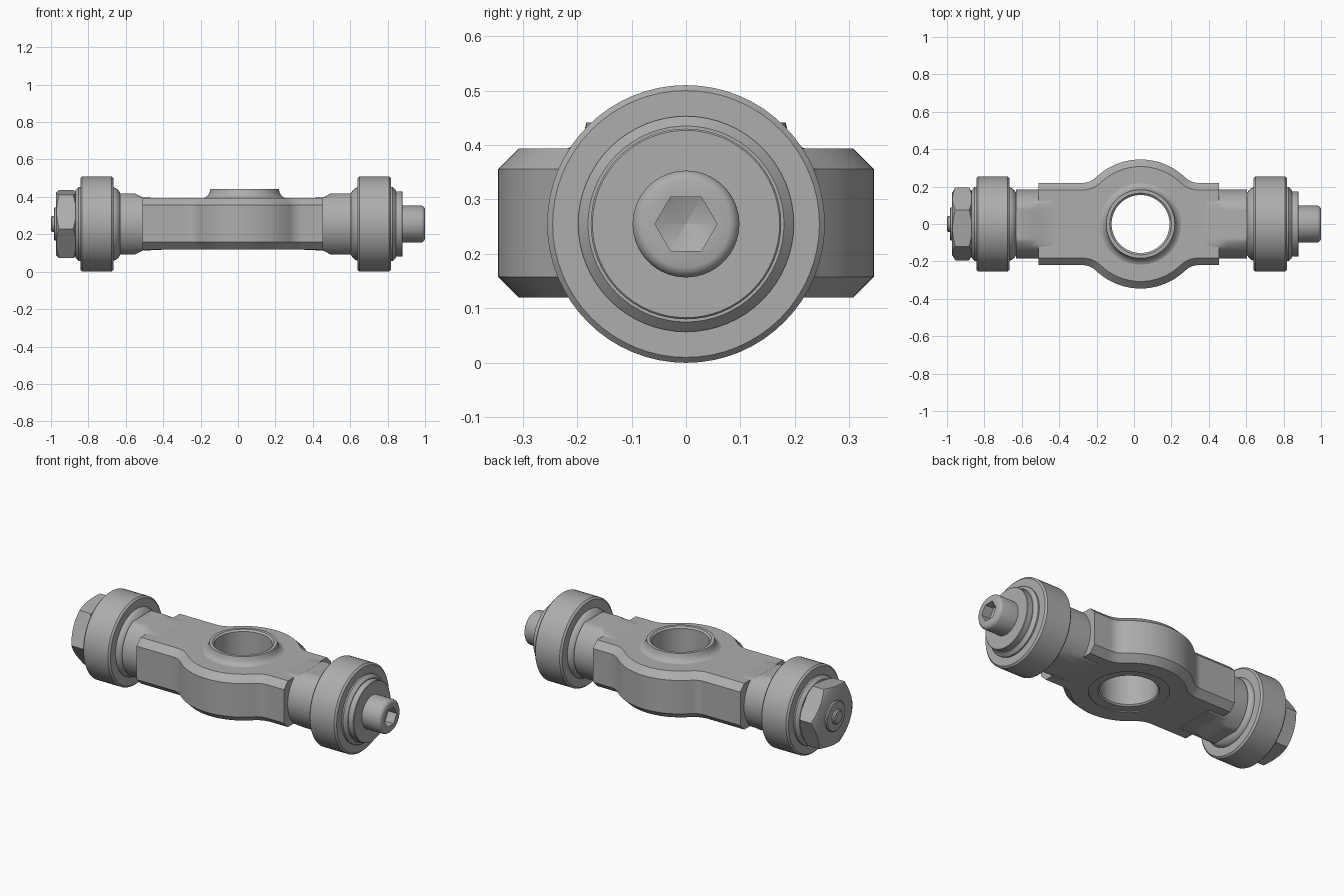
import bpy, bmesh
from math import sin, cos, pi, radians

cube = bpy.data.objects.get("Cube")
if cube:
    bpy.data.objects.remove(cube)

steel = bpy.data.materials.new("steel_grey")
steel.use_nodes = True
grey = (0.42, 0.42, 0.42, 1)
steel.diffuse_color = grey
steel.node_tree.nodes["Principled BSDF"].inputs["Base Color"].default_value = grey

AXIS = 0.255      # height of the axle
BORE_X = 0.035    # middle of the centre bore


def finish(name, bm):
    bmesh.ops.remove_doubles(bm, verts=bm.verts, dist=1e-5)
    bmesh.ops.recalc_face_normals(bm, faces=bm.faces)
    mesh = bpy.data.meshes.new(name)
    bm.to_mesh(mesh)
    bm.free()
    mesh.materials.append(steel)
    ob = bpy.data.objects.new(name, mesh)
    bpy.context.collection.objects.link(ob)
    return ob


def skin(bm, rings, loop=False):
    """Join successive rings of vertices with quads, capping open ends."""
    n = len(rings[0])
    pairs = list(zip(rings, rings[1:]))
    if loop:
        pairs.append((rings[-1], rings[0]))
    else:
        bm.faces.new(rings[0])
        bm.faces.new(rings[-1])
    for a, b in pairs:
        for i in range(n):
            j = (i + 1) % n
            bm.faces.new((a[i], a[j], b[j], b[i]))


def lathe(name, profile, n=64, phase=0.0, upright=False, loop=False, flat=None):
    """Turn (position, radius) points round the axle, or round the bore if upright.
    flat lists the half height at each point, which mills the top and bottom level."""
    bm = bmesh.new()
    rings = []
    for k, (t, r) in enumerate(profile):
        ring = []
        for i in range(n):
            a = phase + 2 * pi * i / n
            u, v = r * cos(a), r * sin(a)
            if flat:
                v = max(-flat[k], min(flat[k], v))
            ring.append(bm.verts.new((BORE_X + u, v, t) if upright else (t, u, AXIS + v)))
        rings.append(ring)
    skin(bm, rings, loop)
    return finish(name, bm)


def boolean(ob, cutter, operation):
    mod = ob.modifiers.new("cut", 'BOOLEAN')
    mod.operation = operation
    mod.object = cutter
    bpy.context.view_layer.objects.active = ob
    bpy.ops.object.modifier_apply(modifier=mod.name)
    bpy.data.objects.remove(cutter)


def smooth(ob):
    bpy.ops.object.select_all(action='DESELECT')
    ob.select_set(True)
    bpy.context.view_layer.objects.active = ob
    bpy.ops.object.shade_smooth_by_angle(angle=radians(30))


def outline(d):
    """Half-rounded link outline, pulled inwards by d."""
    side = []
    steps = 10
    for i in range(steps + 1):            # hollow curve into the bulge
        a = radians(270 - 44 * i / steps)
        side.append((BORE_X + 0.31 + (0.1 + d) * cos(a), 0.32 + (0.1 + d) * sin(a)))
    for i in range(1, 2 * steps):         # round bulge
        a = radians(46 + 88 * i / (2 * steps))
        side.append((BORE_X + (0.345 - d) * cos(a), (0.345 - d) * sin(a)))
    for i in range(steps + 1):            # hollow curve out again
        a = radians(314 - 44 * i / steps)
        side.append((BORE_X - 0.31 + (0.1 + d) * cos(a), 0.32 + (0.1 + d) * sin(a)))
    side = [(0.455, 0.22 - d)] + side + [(-0.51, 0.22 - d)]
    return side + [(x, -y) for x, y in reversed(side)]


# Link body with chamfered long edges and a centre hole
bm = bmesh.new()
skin(bm, [[bm.verts.new((x, y, z)) for x, y in outline(d)]
          for z, d in ((0.12, 0.038), (0.158, 0), (0.356, 0), (0.394, 0.038))])
body = finish("link_body", bm)
boolean(body, lathe("hole_cutter", [(0, 0.214), (0.6, 0.214)], upright=True), 'DIFFERENCE')
smooth(body)

# Bushing with a flared collar on top
smooth(lathe("centre_bushing", [
    (0.126, 0.163), (0.134, 0.155), (0.432, 0.155), (0.441, 0.165), (0.441, 0.183),
    (0.422, 0.188), (0.406, 0.197), (0.397, 0.21), (0.393, 0.22), (0.38, 0.215),
    (0.126, 0.215)], upright=True, loop=True))

# Stub shafts with milled flats, plus rollers and hubs, at both ends
for side, s, end, roller in (("left", 1, 0.455, 0.64), ("right", -1, 0.51, 0.665)):
    smooth(lathe(side + "_stub_shaft", [
        (s * (end - 0.1), 0.185), (s * end, 0.185), (s * (end + 0.04), 0.185),
        (s * (roller - 0.035), 0.185)], n=96, flat=[0.138, 0.142, 0.163, 0.163]))
    smooth(lathe(side + "_hub", [(s * (roller + x), r) for x, r in (
        (-0.035, 0.167), (-0.025, 0.182), (-0.012, 0.192), (0, 0.196), (0.187, 0.198),
        (0.205, 0.18), (0.205, 0.1))]))
    smooth(lathe(side + "_roller", [(s * (roller + x), r) for x, r in (
        (0, 0.19), (0, 0.245), (0.01, 0.255), (0.168, 0.255), (0.178, 0.245),
        (0.178, 0.19))]))

# Washer and socket screw head on the left end
smooth(lathe("left_washer", [(0.83, 0.175), (0.877, 0.175), (0.88, 0.172)]))
head = lathe("screw_head", [(0.86, 0.098), (0.982, 0.098), (0.99, 0.095),
                            (0.997, 0.088), (1, 0.08)])
boolean(head, lathe("socket_cutter", [(0.92, 0.001), (0.945, 0.057), (1.05, 0.057)], n=6),
        'DIFFERENCE')
smooth(head)

# Hexagon nut with rounded-off corners and the screw tip on the right end
nut = lathe("hex_nut", [(-0.972, 0.196), (-0.865, 0.196)], n=6, phase=radians(7.5))
boolean(nut, lathe("nut_cutter", [(-0.973, 0.165), (-0.953, 0.2), (-0.884, 0.2),
                                  (-0.864, 0.165)]), 'INTERSECT')
smooth(nut)
smooth(lathe("nut_collar", [(-0.96, 0.088), (-0.98, 0.088), (-0.985, 0.083)]))
smooth(lathe("screw_tip", [(-0.95, 0.042), (-0.994, 0.042), (-1, 0.036)], n=32))
